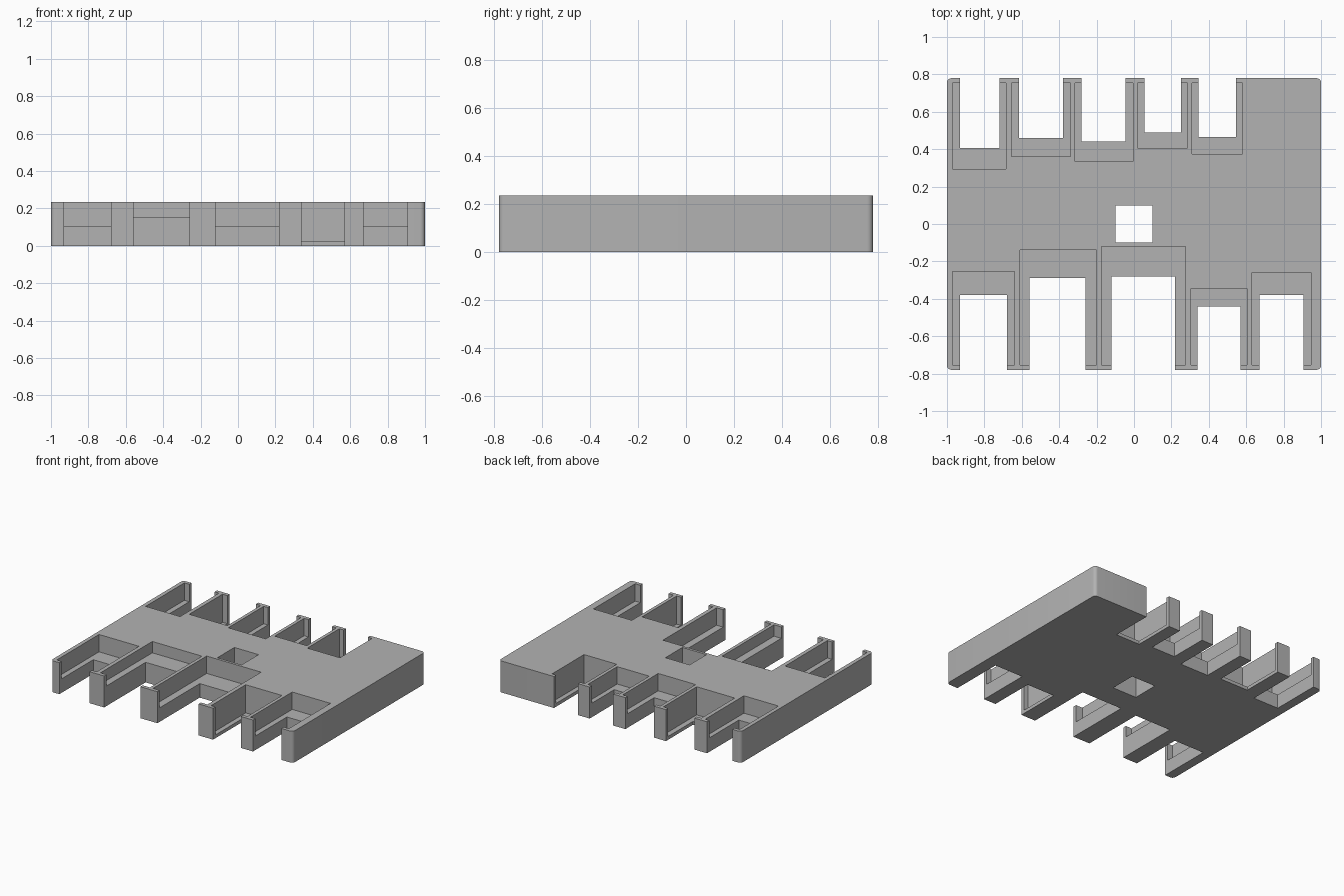
import bpy, bmesh

if "Cube" in bpy.data.objects:
    bpy.data.objects.remove(bpy.data.objects["Cube"], do_unlink=True)

HEIGHT, HALF_DEPTH, LIP_Y = 0.235, 0.78, 0.753

grey = bpy.data.materials.new("plain grey")
grey.use_nodes = True
grey.diffuse_color = (0.45, 0.45, 0.45, 1)
grey.node_tree.nodes["Principled BSDF"].inputs["Base Color"].default_value = (0.45, 0.45, 0.45, 1)


def box(name, x0, x1, y0, y1, z0, z1, corner=0):
    """Box between two corners, optionally with rounded upright edges."""
    bm = bmesh.new()
    bmesh.ops.create_cube(bm, size=1)
    lo, hi = (x0, min(y0, y1), z0), (x1, max(y0, y1), z1)
    for v in bm.verts:
        v.co = [a + (b - a) * (c + 0.5) for a, b, c in zip(lo, hi, v.co)]
    if corner:
        upright = [e for e in bm.edges if abs(e.verts[0].co.z - e.verts[1].co.z) > 0.1]
        bmesh.ops.bevel(bm, geom=upright, offset=corner, segments=5,
                        profile=0.5, affect='EDGES')
    mesh = bpy.data.meshes.new(name)
    bm.to_mesh(mesh)
    bm.free()
    mesh.materials.append(grey)
    ob = bpy.data.objects.new(name, mesh)
    bpy.context.collection.objects.link(ob)
    return ob


def cut(target, *bounds):
    """Subtract a box from the target and discard the cutter."""
    cutter = box("cutter", *bounds)
    cutter.hide_render = True
    mod = target.modifiers.new("cut", 'BOOLEAN')
    mod.operation, mod.solver, mod.object = 'DIFFERENCE', 'EXACT', cutter
    bpy.ops.object.select_all(action='DESELECT')
    bpy.context.view_layer.objects.active = target
    target.select_set(True)
    bpy.ops.object.modifier_apply(modifier=mod.name)
    bpy.data.objects.remove(cutter, do_unlink=True)


# Main slab with the square hole in its middle
slab = box("slotted_holder", -1, 1, -HALF_DEPTH, HALF_DEPTH, 0, HEIGHT, corner=0.025)
cut(slab, -0.1, 0.1, -0.1, 0.1, -0.1, HEIGHT + 0.1)

# Each bay: slot left, right, end; pocket left, right, end; pocket floor height
front_bays = [
    (-0.93, -0.68, 0.38, -0.97, -0.64, 0.255, 0.105),
    (-0.56, -0.26, 0.29, -0.61, -0.20, 0.14, 0.15),
    (-0.12, 0.22, 0.28, -0.175, 0.275, 0.12, 0.105),
    (0.34, 0.57, 0.44, 0.305, 0.605, 0.345, 0.025),
    (0.67, 0.905, 0.38, 0.63, 0.947, 0.26, 0.105),
]
back_bays = [
    (-0.93, -0.72, 0.405, -0.97, -0.685, 0.295, 0.105),
    (-0.615, -0.38, 0.46, -0.655, -0.34, 0.36, 0.025),
    (-0.28, -0.045, 0.44, -0.315, -0.005, 0.335, 0.105),
    (0.055, 0.25, 0.49, 0.02, 0.285, 0.405, 0.105),
    (0.345, 0.545, 0.465, 0.31, 0.58, 0.375, 0.025),
]

# Through slots open to the edge, with wider pockets stopping behind a lip
for side, bays in ((-1, front_bays), (1, back_bays)):
    for sl, sr, s_end, pl, pr, p_end, floor in bays:
        cut(slab, pl, pr, side * p_end, side * LIP_Y, floor, HEIGHT + 0.1)
        cut(slab, sl, sr, side * s_end, side * (HALF_DEPTH + 0.1), -0.1, HEIGHT + 0.1)

# Smooth the rounded corners only
bpy.ops.object.shade_smooth_by_angle(angle=0.6)
